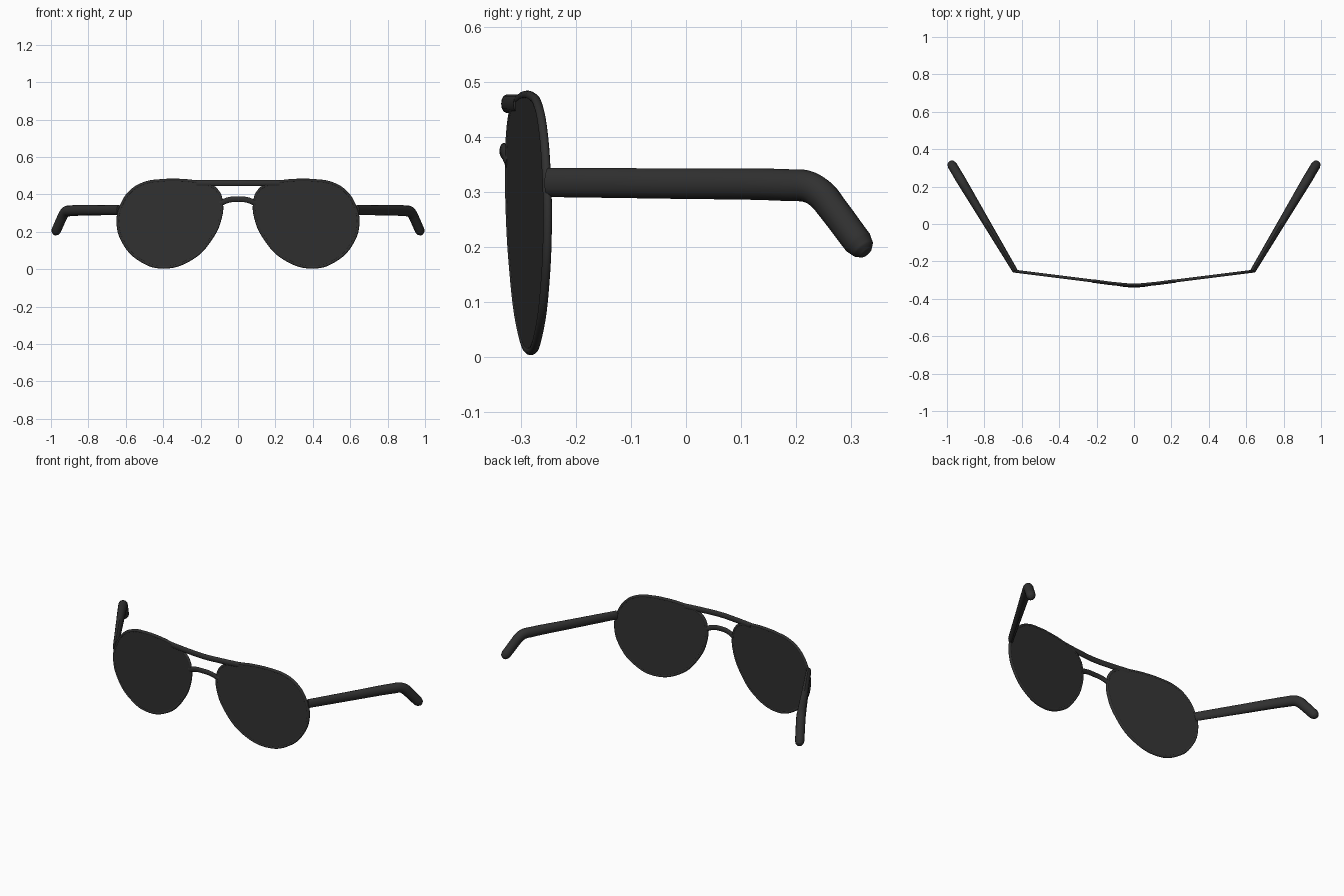
import bpy
import math
from mathutils import Matrix, Vector

if "Cube" in bpy.data.objects:
    bpy.data.objects.remove(bpy.data.objects["Cube"])

black = bpy.data.materials.new("soft_black")
black.use_nodes = True
black.diffuse_color = (0.03, 0.03, 0.03, 1)
black.node_tree.nodes["Principled BSDF"].inputs["Base Color"].default_value = black.diffuse_color


def curve_mesh(name, points, radii=None, closed=False, depth=0.0, extrude=0.0):
    """Smooth curve through the points, turned into a mesh: a tube or a filled plate."""
    curve = bpy.data.curves.new(name, "CURVE")
    plate = extrude > 0
    curve.dimensions = "2D" if plate else "3D"
    curve.fill_mode = "BOTH" if plate else "FULL"
    curve.extrude = extrude
    curve.bevel_depth = depth
    curve.bevel_resolution = 4
    curve.resolution_u = 8
    curve.use_fill_caps = not closed
    spline = curve.splines.new("BEZIER")
    spline.bezier_points.add(len(points) - 1)
    spline.use_cyclic_u = closed
    for i, (bp, co) in enumerate(zip(spline.bezier_points, points)):
        bp.co = co
        bp.handle_left_type = bp.handle_right_type = "AUTO"
        bp.radius = radii[i] if radii else 1.0
    temp = bpy.data.objects.new(name + "_path", curve)
    bpy.context.collection.objects.link(temp)
    graph = bpy.context.evaluated_depsgraph_get()
    mesh = bpy.data.meshes.new_from_object(temp.evaluated_get(graph))
    bpy.data.objects.remove(temp)
    bpy.data.curves.remove(curve)
    return mesh


def add_part(name, mesh, mirrored=False):
    mesh.name = name
    mesh.materials.clear()
    mesh.materials.append(black)
    mesh.shade_smooth()
    mesh.set_sharp_from_angle(angle=math.radians(40))
    obj = bpy.data.objects.new(name, mesh)
    bpy.context.collection.objects.link(obj)
    if mirrored:
        mod = obj.modifiers.new("mirror", "MIRROR")
        mod.use_mirror_merge = False
    return obj


# Lens outline (x, z), shared by the glass and the rim
outline = [(0.25, 0.478), (0.335, 0.483), (0.42, 0.48), (0.50, 0.467), (0.575, 0.425),
           (0.63, 0.345), (0.65, 0.24), (0.61, 0.125), (0.53, 0.045), (0.41, 0.004),
           (0.25, 0.048), (0.135, 0.165), (0.085, 0.28), (0.08, 0.36), (0.10, 0.42),
           (0.155, 0.46)]
centre = Vector((0.365, 0.243))
outline = [(centre + (Vector(p) - centre) * 0.97).to_3d() for p in outline]

# Stands the flat outline up and sweeps its outer end back
stand = Matrix(((1, 0, 0, 0), (0.125, 0, -1, -0.332), (0, 1, 0, 0), (0, 0, 0, 1)))

glass = curve_mesh("lenses", outline, closed=True, extrude=0.006)
rim = curve_mesh("rims", outline, closed=True, depth=0.008)
for part_name, mesh in (("lenses", glass), ("rims", rim)):
    mesh.transform(stand)
    add_part(part_name, mesh, mirrored=True)


# Brow bar and nose bridge: tubes flattened front to back
def flat_bar(name, half, radius, squash=0.55):
    points = [(-x, y, z) for x, y, z in half[:0:-1]] + half
    mesh = curve_mesh(name, [(x, y / squash, z) for x, y, z in points], depth=radius)
    mesh.transform(Matrix.Diagonal((1, squash, 1, 1)))
    add_part(name, mesh)


flat_bar("brow_bar", [(0, -0.327, 0.46), (0.1, -0.32, 0.46), (0.22, -0.305, 0.46)], 0.0165)
flat_bar("nose_bridge", [(0, -0.331, 0.374), (0.05, -0.328, 0.37), (0.095, -0.32, 0.352)], 0.015)

# Temples: (distance back, height, radius), with a bent-down rounded tip
path = [(0, 0.317, 0.0265), (0.25, 0.315, 0.0275), (0.51, 0.312, 0.029), (0.55, 0.309, 0.029),
        (0.578, 0.294, 0.029), (0.6, 0.271, 0.028), (0.655, 0.208, 0.027), (0.666, 0.196, 0.022),
        (0.672, 0.189, 0.013), (0.674, 0.187, 0.003)]
temple = curve_mesh("temples", [(s, 0, z) for s, z, r in path],
                    radii=[r for s, z, r in path], depth=1.0)
for v in temple.vertices:
    v.co.y *= 0.55 + 0.6 * v.co.x      # thin at the hinge, rounder at the tip
temple.transform(Matrix.Translation((0.636, -0.25, 0)) @ Matrix.Rotation(math.radians(59.2), 4, "Z"))
add_part("temples", temple, mirrored=True)
